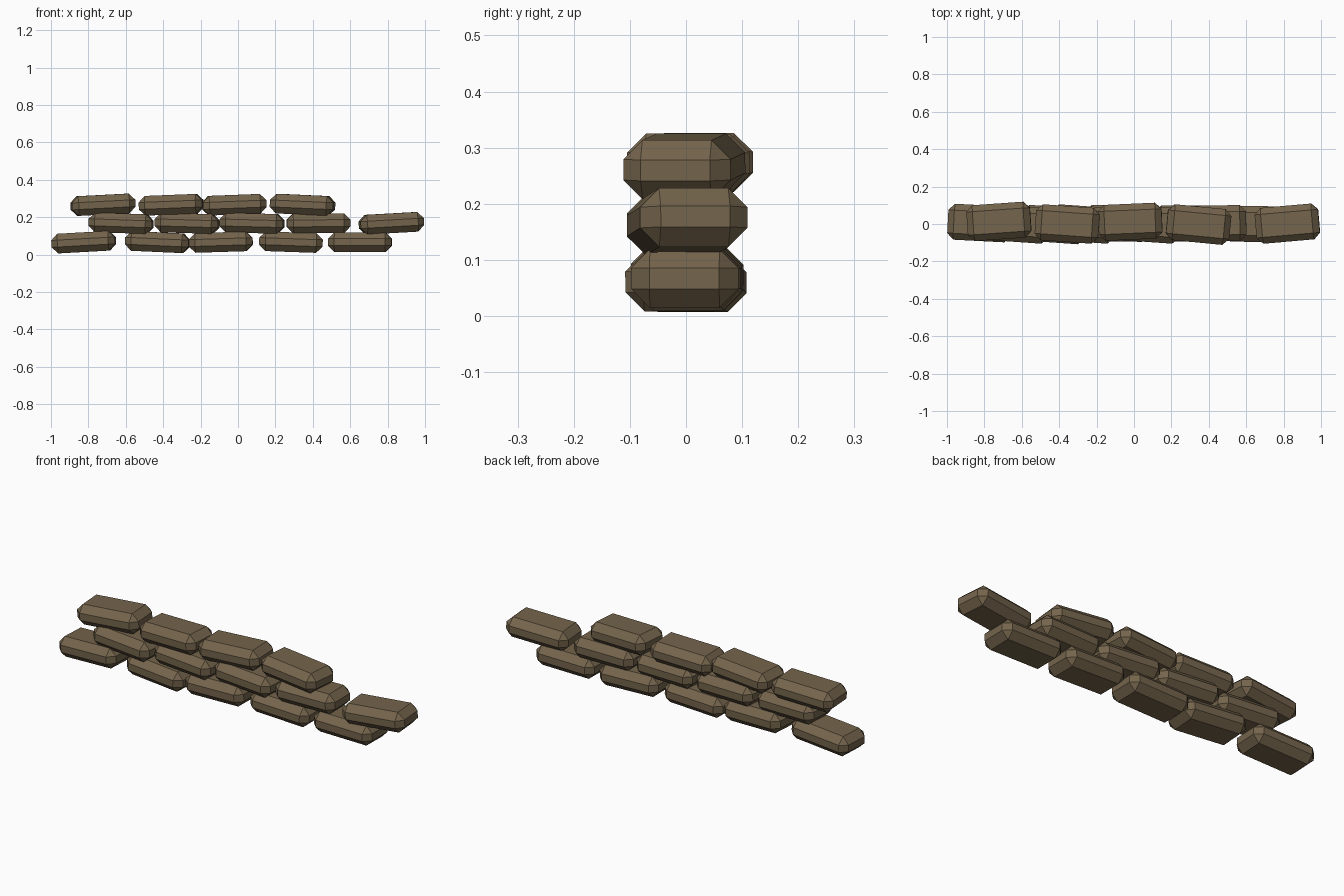
import bpy, bmesh
from math import radians
from mathutils import Matrix, Euler

if "Cube" in bpy.data.objects:
    bpy.data.objects.remove(bpy.data.objects["Cube"])

# Single brown burlap colour
burlap = bpy.data.materials.new("brown burlap")
burlap.diffuse_color = (0.175, 0.128, 0.072, 1)
burlap.use_nodes = True
burlap.node_tree.nodes["Principled BSDF"].inputs["Base Color"].default_value = burlap.diffuse_color

SIZE = (0.34, 0.192, 0.105)
BEVEL = 0.034


def sandbag(name, x, y, z, pitch, yaw):
    """Chunky block with chamfered edges, slightly tilted and turned."""
    bm = bmesh.new()
    bmesh.ops.create_cube(bm, size=1, matrix=Matrix.Diagonal((*SIZE, 1)))
    bmesh.ops.bevel(bm, geom=bm.edges[:], offset=BEVEL, segments=1,
                    affect='EDGES', profile=0.5)
    mesh = bpy.data.meshes.new(name)
    bm.to_mesh(mesh)
    bm.free()
    mesh.materials.append(burlap)
    ob = bpy.data.objects.new(name, mesh)
    ob.location = (x, y, z)
    ob.rotation_euler = Euler((0, radians(-pitch), radians(yaw)))
    bpy.context.collection.objects.link(ob)


# Each course: height, then (x, y, pitch up to the right, yaw)
courses = [
    ("bottom", 0.067, [(-0.825, 0.005, 3.2, -3), (-0.43, -0.003, -2.6, -4),
                       (-0.092, 0.003, 1.8, -1), (0.283, 0.003, -2, 0),
                       (0.652, 0.0, 0, -1)]),
    ("middle", 0.168, [(-0.625, 0, -2, -4), (-0.272, 0, -1.8, -4),
                       (0.075, 0, -1.5, -4), (0.43, 0.003, 0.3, 1),
                       (0.82, 0.002, 3.2, 5)]),
    ("top", 0.267, [(-0.722, 0.014, 3, 4), (-0.357, 0, 2.3, -4),
                    (-0.02, 0.012, 2.2, 2.5), (0.345, -0.003, -2.6, -5.5)]),
]
for course, z, bags in courses:
    for i, (x, y, pitch, yaw) in enumerate(bags, 1):
        sandbag(f"{course}_sandbag_{i}", x, y, z, pitch, yaw)
